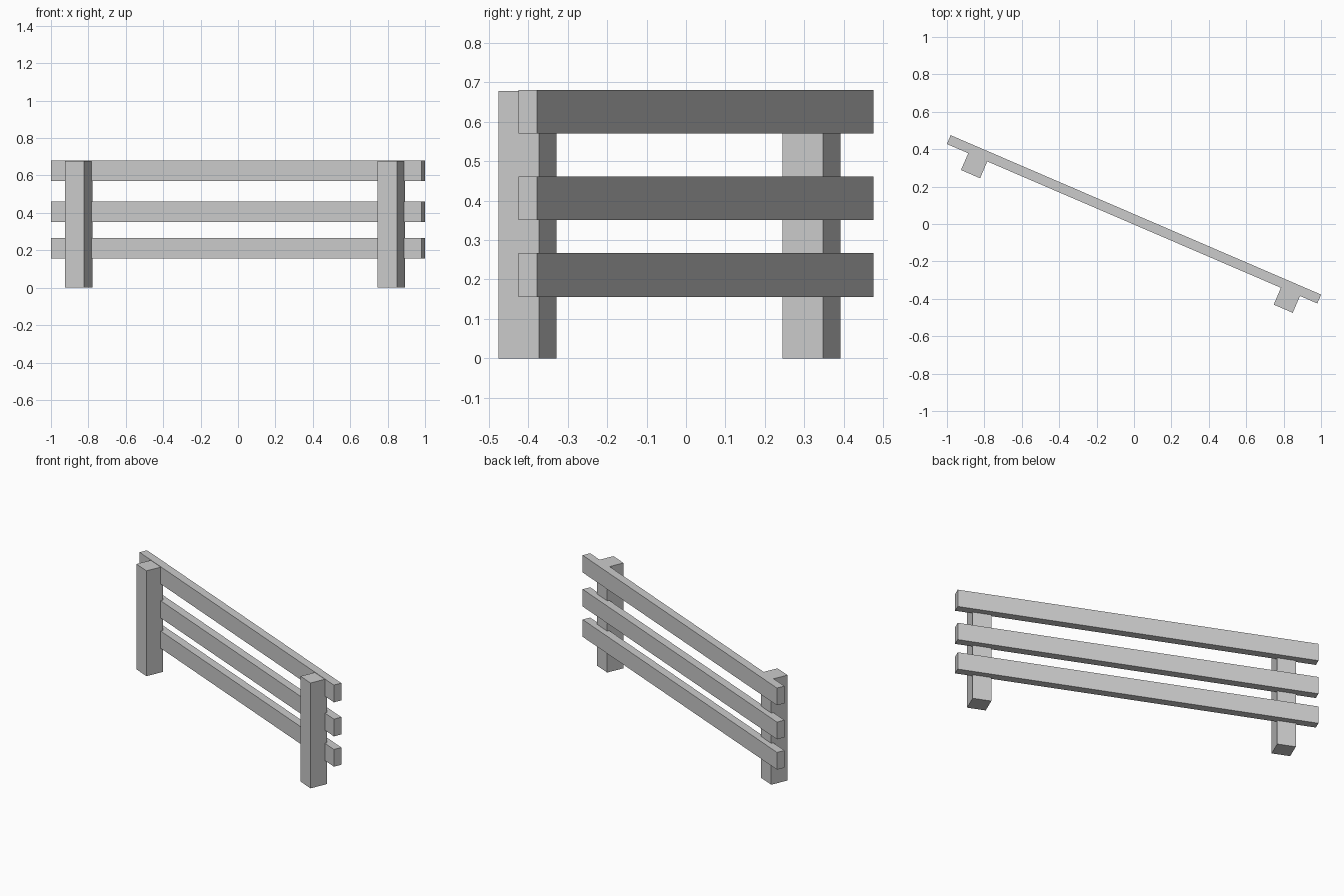
import bpy
import math

if "Cube" in bpy.data.objects:
    bpy.data.objects.remove(bpy.data.objects["Cube"])

ANGLE = -math.radians(23.28)


def box(name, center, size):
    bpy.ops.mesh.primitive_cube_add(size=1, location=center, rotation=(0, 0, ANGLE))
    obj = bpy.context.object
    obj.name = name
    obj.scale = size
    bpy.ops.object.transform_apply(location=False, rotation=False, scale=True)
    return obj


# Three horizontal rails
for name, z in (("bottom_rail", 0.211), ("middle_rail", 0.406), ("top_rail", 0.625)):
    box(name, (0, 0.025, z), (2.156, 0.0515, 0.111))

# Two upright posts in front of the rails
for name, x, y in (("left_post", -0.852, 0.318), ("right_post", 0.82, -0.4015)):
    box(name, (x, y, 0.339), (0.111, 0.112, 0.678))
